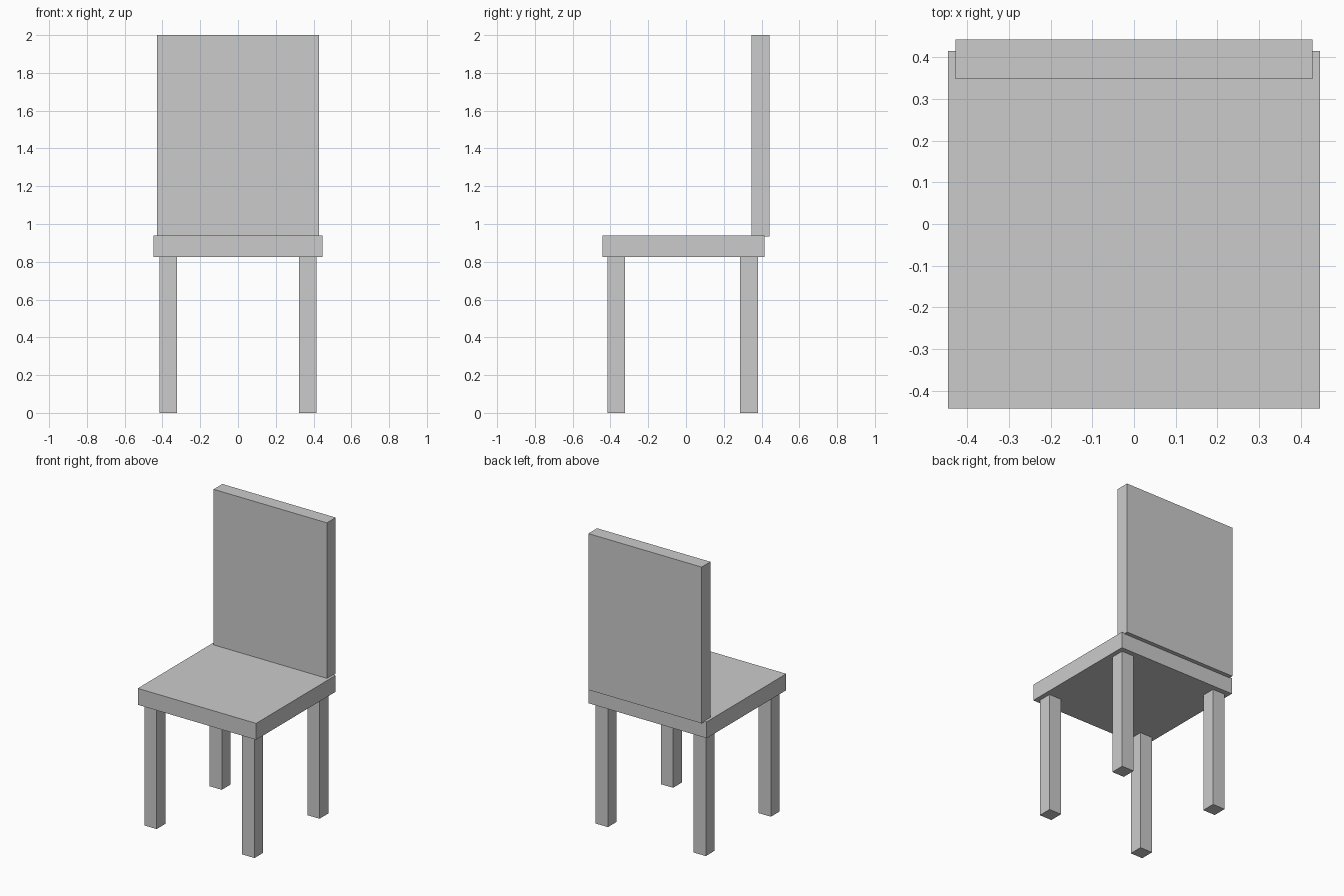
import bpy

if "Cube" in bpy.data.objects:
    bpy.data.objects.remove(bpy.data.objects["Cube"])


def box(name, x, y, z):
    """Flat-sided box given its (min, max) extent on each axis."""
    spans = (x, y, z)
    centre = [(a + b) / 2 for a, b in spans]
    bpy.ops.mesh.primitive_cube_add(size=1, location=centre)
    obj = bpy.context.object
    obj.name = name
    obj.scale = [b - a for a, b in spans]
    bpy.ops.object.transform_apply(location=False, rotation=False, scale=True)
    return obj


SEAT_BOTTOM, SEAT_TOP = 0.826, 0.938

# Seat slab
box("seat", (-0.447, 0.447), (-0.443, 0.415), (SEAT_BOTTOM, SEAT_TOP))

# Backrest panel, overhanging the rear edge of the seat
box("backrest", (-0.428, 0.428), (0.348, 0.443), (SEAT_TOP - 0.005, 2.0))

# Four square legs
for row, y in (("front", (-0.416, -0.322)), ("back", (0.286, 0.381))):
    for side, x in (("left", (-0.416, -0.323)), ("right", (0.323, 0.416))):
        box(f"{row}_{side}_leg", x, y, (0.0, SEAT_BOTTOM))
